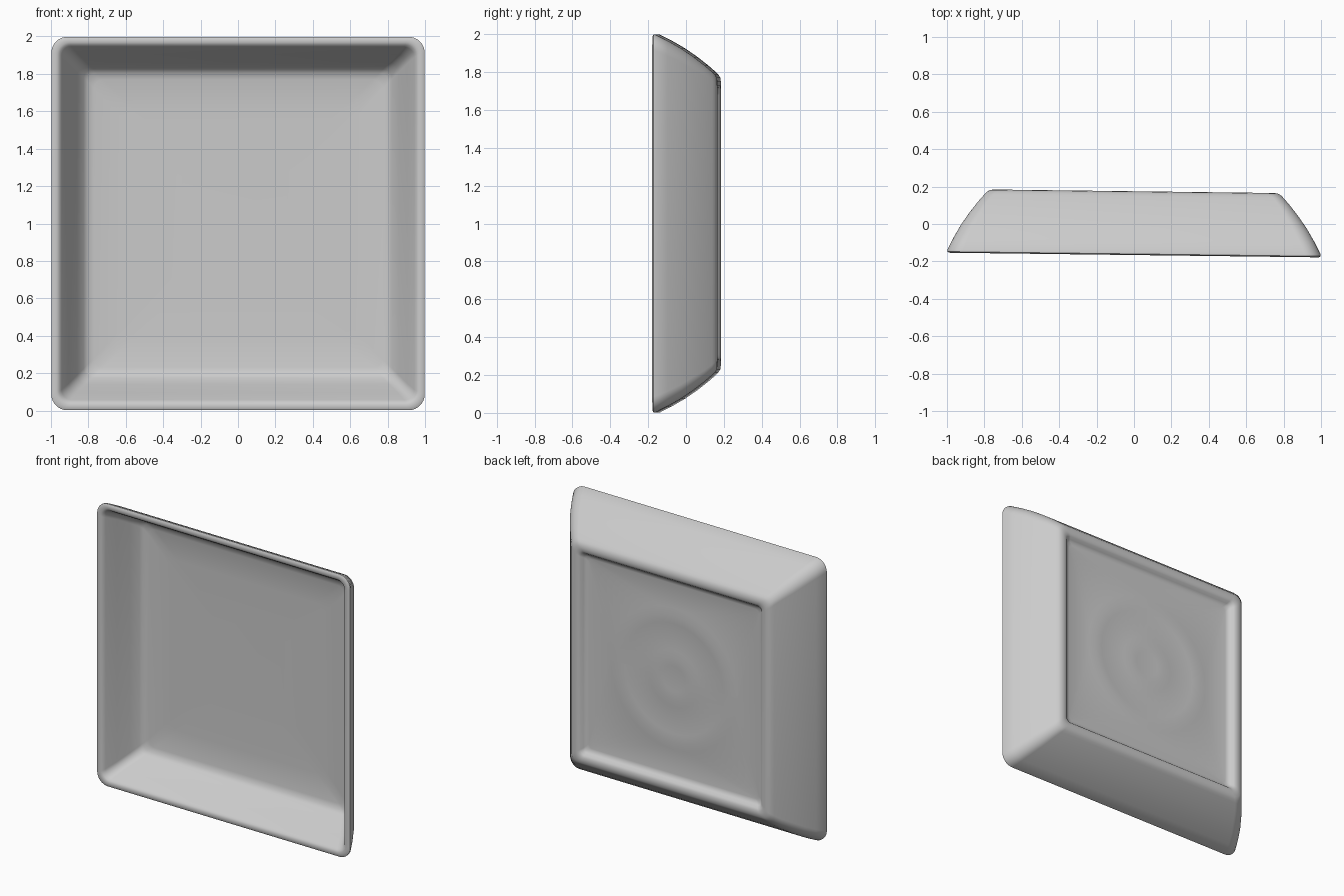
import bpy, bmesh, math

CORNER_STEPS = 8


def rounded_square(half, radius, y):
    """Ring of points in the upright XZ plane at depth y."""
    c = half - radius
    points = []
    for k, (sx, sz) in enumerate([(1, 1), (-1, 1), (-1, -1), (1, -1)]):
        for i in range(CORNER_STEPS + 1):
            a = math.pi / 2 * (k + i / CORNER_STEPS)
            x = sx * c + radius * math.cos(a)
            z = sz * c + radius * math.sin(a)
            # the dish is turned very slightly about the vertical axis
            points.append((x, y - 0.0125 * x, 1 + z))
    return points


# Section from inner floor, over the rim, down the outside, round the foot:
# (half width, corner radius, depth)
section = [
    # inner floor
    (0.30, 0.06, 0.102), (0.60, 0.06, 0.099), (0.77, 0.05, 0.094),
    (0.805, 0.05, 0.085), (0.825, 0.05, 0.068),
    # inner wall
    (0.86, 0.05, 0.010), (0.905, 0.05, -0.070), (0.943, 0.055, -0.143),
    # rim
    (0.955, 0.06, -0.160), (0.968, 0.07, -0.166), (0.988, 0.08, -0.166),
    (0.998, 0.085, -0.160), (0.998, 0.085, -0.150),
    # bowed outer wall
    (0.965, 0.08, -0.085), (0.925, 0.075, -0.015), (0.88, 0.07, 0.050),
    (0.835, 0.06, 0.108), (0.80, 0.055, 0.148),
    # foot ring
    (0.787, 0.055, 0.162), (0.770, 0.05, 0.172), (0.750, 0.05, 0.175),
    (0.730, 0.04, 0.174), (0.715, 0.035, 0.166), (0.702, 0.03, 0.150),
    (0.690, 0.03, 0.139), (0.670, 0.03, 0.135),
    # recessed underside with faint circular throwing marks
    (0.50, 0.50, 0.134), (0.45, 0.45, 0.140), (0.39, 0.39, 0.134),
    (0.20, 0.20, 0.134), (0.15, 0.15, 0.139), (0.09, 0.09, 0.135),
]

bm = bmesh.new()
rings = [[bm.verts.new(p) for p in rounded_square(*s)] for s in section]
n = len(rings[0])
for a, b in zip(rings, rings[1:]):
    for i in range(n):
        j = (i + 1) % n
        bm.faces.new((a[i], a[j], b[j], b[i]))
bm.faces.new(rings[0])
bm.faces.new(rings[-1])
bmesh.ops.recalc_face_normals(bm, faces=bm.faces)

mesh = bpy.data.meshes.new("square_dish")
bm.to_mesh(mesh)
bm.free()
dish = bpy.data.objects.new("square_dish", mesh)
bpy.context.collection.objects.link(dish)

bpy.context.view_layer.objects.active = dish
dish.select_set(True)
bpy.ops.object.shade_smooth_by_angle(angle=math.radians(40))
